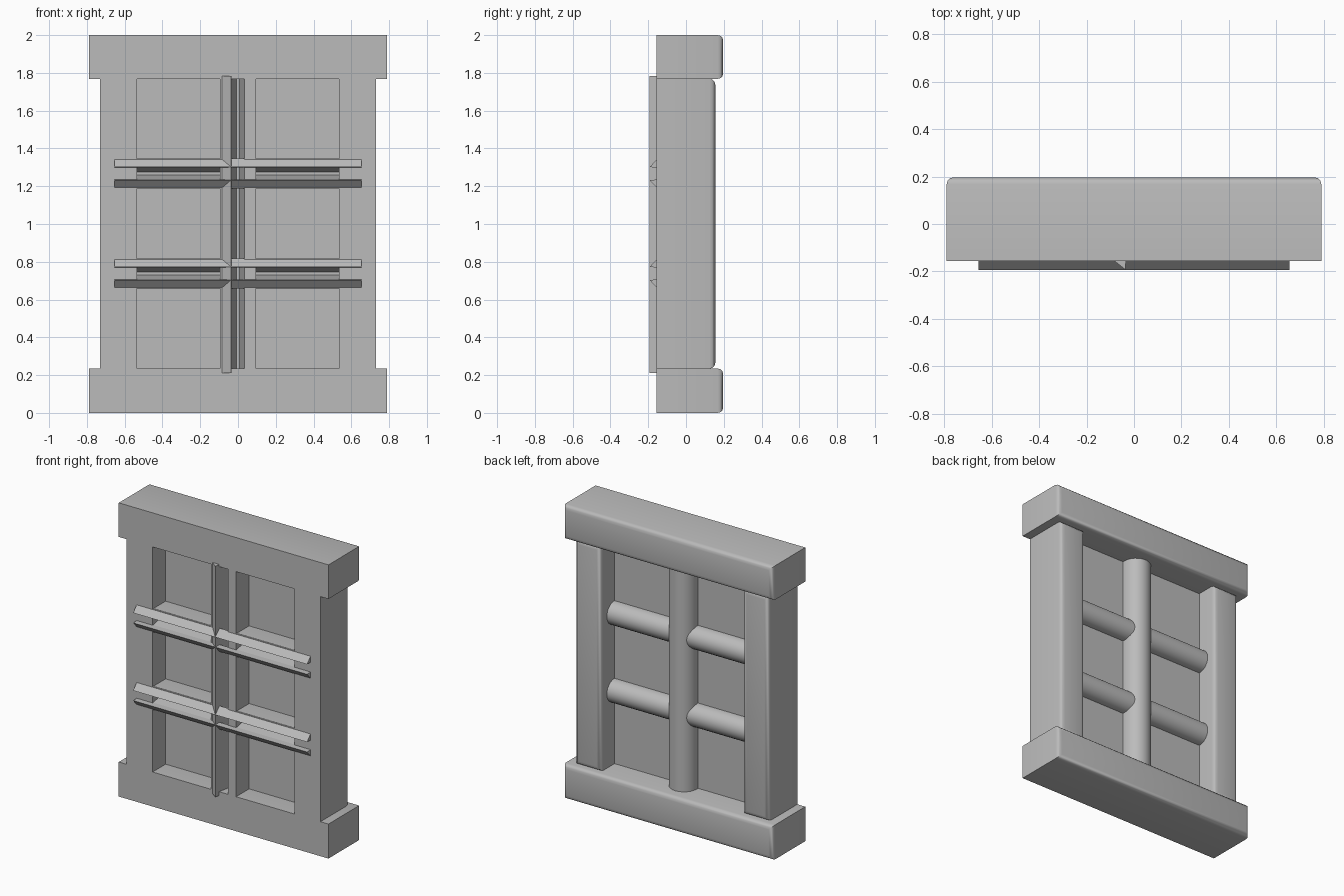
import bpy, bmesh, math

if "Cube" in bpy.data.objects:
    bpy.data.objects.remove(bpy.data.objects["Cube"])

grey = bpy.data.materials.new("plain grey")
grey.diffuse_color = (0.5, 0.5, 0.5, 1)
grey.use_nodes = True
grey.node_tree.nodes["Principled BSDF"].inputs["Base Color"].default_value = grey.diffuse_color


def finish(name, bm, smooth=True):
    bmesh.ops.recalc_face_normals(bm, faces=bm.faces)
    me = bpy.data.meshes.new(name)
    bm.to_mesh(me)
    bm.free()
    me.materials.append(grey)
    ob = bpy.data.objects.new(name, me)
    bpy.context.collection.objects.link(ob)
    if smooth:
        bpy.ops.object.select_all(action='DESELECT')
        ob.select_set(True)
        bpy.context.view_layer.objects.active = ob
        bpy.ops.object.shade_smooth_by_angle(angle=math.radians(40))
    return ob


def block(name, x0, x1, y0, y1, z0, z1, round_back=0):
    """Box whose back rim can be rounded."""
    bm = bmesh.new()
    bmesh.ops.create_cube(bm, size=1)
    for v in bm.verts:
        v.co = (x1 if v.co.x > 0 else x0, y1 if v.co.y > 0 else y0, z1 if v.co.z > 0 else z0)
    if round_back:
        rim = [e for e in bm.edges if all(v.co.y > y1 - 1e-4 for v in e.verts)]
        bmesh.ops.bevel(bm, geom=rim, offset=round_back, segments=3, profile=0.5, affect='EDGES')
    return finish(name, bm, round_back > 0)


def prism(name, profile, a, b, place):
    """Extrude a (across, depth) profile from a to b; place maps to xyz."""
    bm = bmesh.new()
    rings = [[bm.verts.new(place(u, y, t)) for u, y in profile] for t in (a, b)]
    n = len(profile)
    for i in range(n):
        j = (i + 1) % n
        bm.faces.new((rings[0][i], rings[0][j], rings[1][j], rings[1][i]))
    for r in rings:
        bm.faces.new(r)
    return finish(name, bm)


def bar_profile(half, shoulder, bulge, slot, depth):
    """Rounded back, flat front at y = -0.155 with a V-shaped slot."""
    pts = [(half * math.cos(math.pi * i / 12), shoulder + bulge * math.sin(math.pi * i / 12))
           for i in range(13)]
    return pts + [(-half, -0.155), (-slot, -0.155), (-0.008, depth), (0.008, depth),
                  (slot, -0.155), (half, -0.155)]


def upright(u, y, t):
    return (u, y, t)


# Head and sill beams
block("bottom_beam", -0.79, 0.79, -0.155, 0.197, 0, 0.235, 0.03)
block("top_beam", -0.79, 0.79, -0.155, 0.197, 1.768, 2.0, 0.03)

# Side posts
for side, x0, x1 in (("left", -0.73, -0.535), ("right", 0.535, 0.73)):
    block(side + "_post", x0, x1, -0.155, 0.155, 0.234, 1.769, 0.03)

# Pane sheet
block("pane", -0.56, 0.56, -0.015, 0.005, 0.22, 1.78)

# Central mullion with its raised front lip
prism("mullion", bar_profile(0.094, 0.02, 0.095, 0.034, -0.02), 0.234, 1.769, upright)
prism("mullion_lip", [(-0.09, -0.15), (-0.036, -0.193), (-0.034, -0.15)], 0.21, 1.783, upright)

# Cross bars, each with two raised front lips
for row, zc in (("lower", 0.738), ("upper", 1.267)):
    def across(u, y, t, zc=zc):
        return (t, y, zc + u)
    for side, s in (("left", -1), ("right", 1)):
        prism(f"{row}_{side}_cross_bar", bar_profile(0.078, 0.01, 0.078, 0.034, -0.03),
              s * 0.06, s * 0.54, across)
    for edge, s in (("top", 1), ("bottom", -1)):
        prism(f"{row}_{edge}_lip", [(s * 0.08, -0.15), (s * 0.034, -0.193), (s * 0.032, -0.15)],
              -0.655, 0.655, across)
